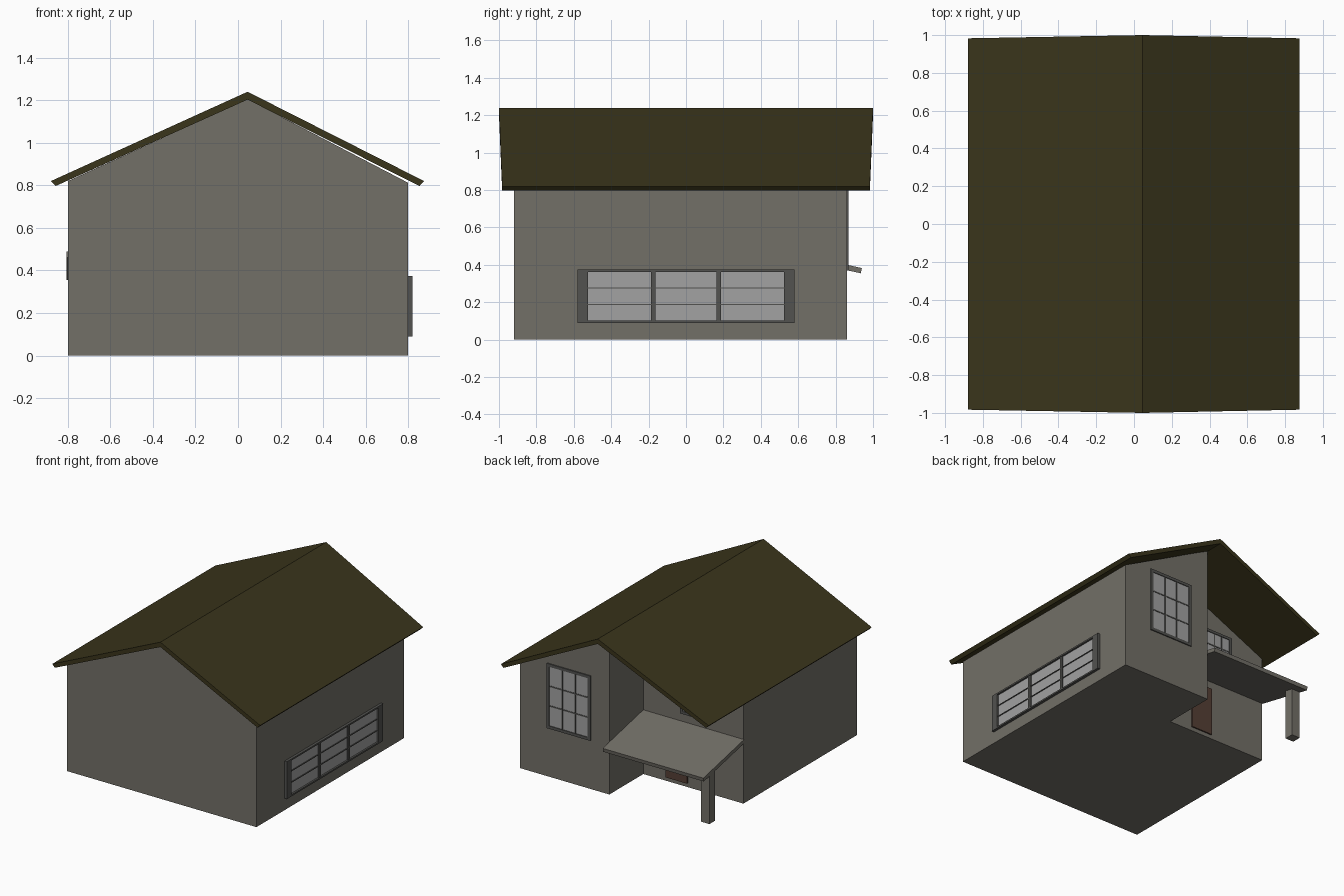
import bpy, bmesh

if "Cube" in bpy.data.objects:
    bpy.data.objects.remove(bpy.data.objects["Cube"])

RIDGE_X = 0.045


def material(name, rgb):
    m = bpy.data.materials.new(name)
    m.diffuse_color = (*rgb, 1)
    m.use_nodes = True
    m.node_tree.nodes["Principled BSDF"].inputs["Base Color"].default_value = m.diffuse_color
    return m


WALL = material("wall_stone", (0.17, 0.16, 0.137))
ROOF = material("roof_olive", (0.042, 0.035, 0.011))
FRAME = material("frame_grey", (0.085, 0.085, 0.08))
GLASS = material("glass_grey", (0.36, 0.36, 0.36))
DOOR = material("door_brown", (0.09, 0.05, 0.035))


def finish(name, bm, mat):
    bmesh.ops.recalc_face_normals(bm, faces=bm.faces[:])
    me = bpy.data.meshes.new(name)
    bm.to_mesh(me)
    bm.free()
    ob = bpy.data.objects.new(name, me)
    me.materials.append(mat)
    bpy.context.collection.objects.link(ob)
    return ob


def add_box(bm, lo, hi):
    vs = bmesh.ops.create_cube(bm, size=1)["verts"]
    for v in vs:
        for i in range(3):
            v.co[i] = lo[i] + (v.co[i] + 0.5) * (hi[i] - lo[i])


def box(name, lo, hi, mat):
    bm = bmesh.new()
    add_box(bm, lo, hi)
    return finish(name, bm, mat)


def add_prism(bm, front, back):
    a = [bm.verts.new(p) for p in front]
    b = [bm.verts.new(p) for p in back]
    n = len(a)
    bm.faces.new(a)
    bm.faces.new(b[::-1])
    for i in range(n):
        bm.faces.new((a[i], b[i], b[(i + 1) % n], a[(i + 1) % n]))


def window(name, axis, plane, u, z, edge, rim, bars, cols, rows, depth):
    """Framed panes on a wall facing +x or +y."""
    def corner(a, d, h):
        return (plane + d, a, h) if axis == "x" else (a, plane + d, h)

    def put(bm, u0, u1, z0, z1, d):
        p, q = corner(u0, -0.005, z0), corner(u1, d, z1)
        add_box(bm, p, q)

    (u0, u1), (z0, z1) = u, z
    iu0, iu1, iz0, iz1 = u0 + edge, u1 - edge, z0 + rim, z1 - rim
    bm = bmesh.new()
    put(bm, u0, iu0, z0, z1, depth)
    put(bm, iu1, u1, z0, z1, depth)
    put(bm, iu0, iu1, z0, iz0, depth)
    put(bm, iu0, iu1, iz1, z1, depth)
    vb, hb = bars
    for i in range(1, cols):
        c = iu0 + (iu1 - iu0) * i / cols
        put(bm, c - vb / 2, c + vb / 2, iz0, iz1, depth * 0.8)
    for i in range(1, rows):
        c = iz0 + (iz1 - iz0) * i / rows
        put(bm, iu0, iu1, c - hb / 2, c + hb / 2, depth * 0.6)
    finish(name + "_frame", bm, FRAME)
    bm = bmesh.new()
    put(bm, iu0, iu1, iz0, iz1, depth * 0.3)
    finish(name + "_glass", bm, GLASS)


# House body: L-shaped floor raised up to the roof slope
bm = bmesh.new()
pts = [(-0.8, -0.92), (RIDGE_X, -0.92), (0.8, -0.92), (0.8, 0.86),
       (RIDGE_X, 0.86), (RIDGE_X, 0.45), (-0.8, 0.45)]
v = [bm.verts.new((x, y, 0)) for x, y in pts]
floor = [bm.faces.new((v[0], v[1], v[5], v[6])),
         bm.faces.new((v[1], v[2], v[3], v[4], v[5]))]
res = bmesh.ops.extrude_face_region(bm, geom=floor, use_keep_orig=True)
for g in res["geom"]:
    if isinstance(g, bmesh.types.BMVert):
        run = abs(g.co.x - RIDGE_X) / (0.8 + (RIDGE_X if g.co.x < 0 else -RIDGE_X))
        g.co.z = 1.205 - run * (0.385 if g.co.x < 0 else 0.393)
finish("house_walls", bm, WALL)

# Gabled roof slab, slightly longer at the ridge
profile = [(-0.88, 0.82), (RIDGE_X, 1.24), (0.875, 0.82),
           (0.853, 0.797), (RIDGE_X, 1.203), (-0.857, 0.797)]
half = [0.983, 1.0, 0.983, 0.983, 1.0, 0.983]
left, right = (0, 1, 4, 5), (1, 2, 3, 4)
for name, ids in (("roof_left", left), ("roof_right", right)):
    bm = bmesh.new()
    add_prism(bm, [(profile[i][0], -half[i], profile[i][1]) for i in ids],
              [(profile[i][0], half[i], profile[i][1]) for i in ids])
    finish(name, bm, ROOF)

# Sloping porch roof and its post at the back corner
section = [(0.45, 0.49), (0.94, 0.383), (0.935, 0.355), (0.45, 0.46)]
bm = bmesh.new()
add_prism(bm, [(-0.805, y, z) for y, z in section],
          [(RIDGE_X, y, z) for y, z in section])
finish("porch_roof", bm, WALL)
box("porch_post", (-0.8, 0.79, 0), (-0.73, 0.86, 0.385), WALL)

# Windows
window("side_window", "x", 0.8, (-0.58, 0.58), (0.09, 0.375),
       0.055, 0.012, (0.022, 0.006), 3, 3, 0.02)
window("wing_window", "y", 0.86, (0.2, 0.57), (0.37, 0.865),
       0.022, 0.022, (0.01, 0.01), 3, 3, 0.008)
window("porch_window", "y", 0.45, (-0.515, -0.27), (0.55, 0.88),
       0.02, 0.02, (0.01, 0.01), 3, 3, 0.008)

# Back door under the porch
box("back_door", (-0.33, 0.445, 0.03), (-0.15, 0.46, 0.4), DOOR)
